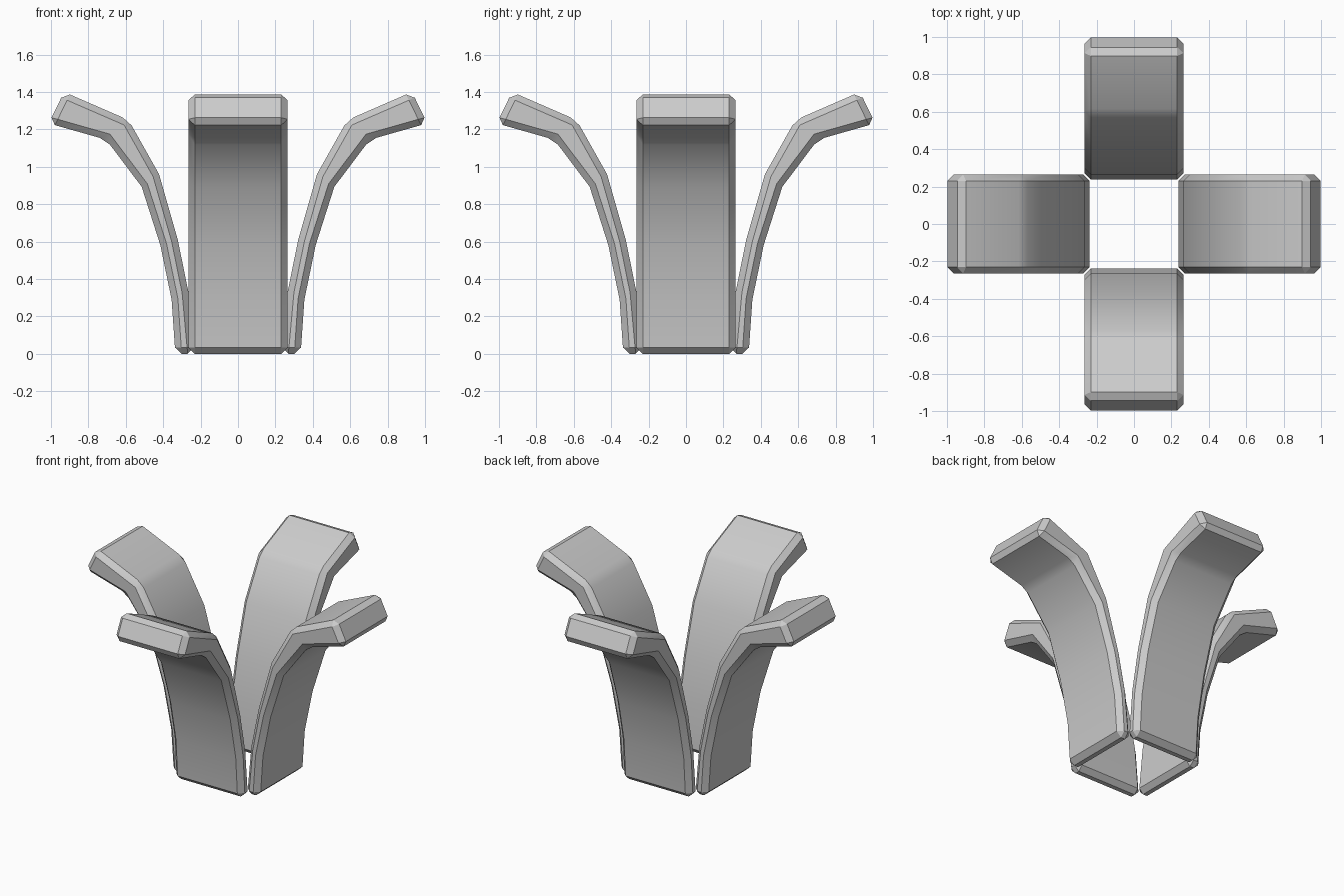
import bpy, bmesh, math
from mathutils import Matrix

if "Cube" in bpy.data.objects:
    bpy.data.objects.remove(bpy.data.objects["Cube"])

HALF_WIDTH = 0.265
# petal side profile as (radius, height): inner face upward, outer face back down
INNER = [(0.235, 0), (0.265, 0.33), (0.322, 0.61), (0.422, 0.96), (0.585, 1.25), (0.93, 1.40)]
OUTER = [(0.335, 0), (0.355, 0.29), (0.415, 0.58), (0.515, 0.893), (0.705, 1.145), (1.012, 1.232)]


def petal(name, angle):
    bm = bmesh.new()
    profile = INNER + OUTER[::-1]
    face = bm.faces.new([bm.verts.new((r, -HALF_WIDTH, z)) for r, z in profile])
    ext = bmesh.ops.extrude_face_region(bm, geom=[face], use_keep_orig=True)
    moved = [g for g in ext["geom"] if isinstance(g, bmesh.types.BMVert)]
    bmesh.ops.translate(bm, verts=moved, vec=(0, 2 * HALF_WIDTH, 0))
    bmesh.ops.recalc_face_normals(bm, faces=bm.faces)
    # single chamfer on every edge sharper than 30 degrees
    sharp = [e for e in bm.edges if e.calc_face_angle(0) > math.radians(30)]
    bmesh.ops.bevel(bm, geom=sharp, offset=0.034, offset_type='OFFSET',
                    segments=1, profile=0.5, affect='EDGES', clamp_overlap=True)
    bmesh.ops.rotate(bm, verts=bm.verts, cent=(0, 0, 0),
                     matrix=Matrix.Rotation(angle, 3, 'Z'))
    bmesh.ops.recalc_face_normals(bm, faces=bm.faces)
    mesh = bpy.data.meshes.new(name)
    bm.to_mesh(mesh)
    bm.free()
    obj = bpy.data.objects.new(name, mesh)
    bpy.context.collection.objects.link(obj)
    bpy.ops.object.select_all(action='DESELECT')
    obj.select_set(True)
    bpy.context.view_layer.objects.active = obj
    bpy.ops.object.shade_smooth_by_angle(angle=math.radians(30))


# four petals around the open centre
for i, side in enumerate(("right", "back", "left", "front")):
    petal(side + "_petal", i * math.pi / 2)
